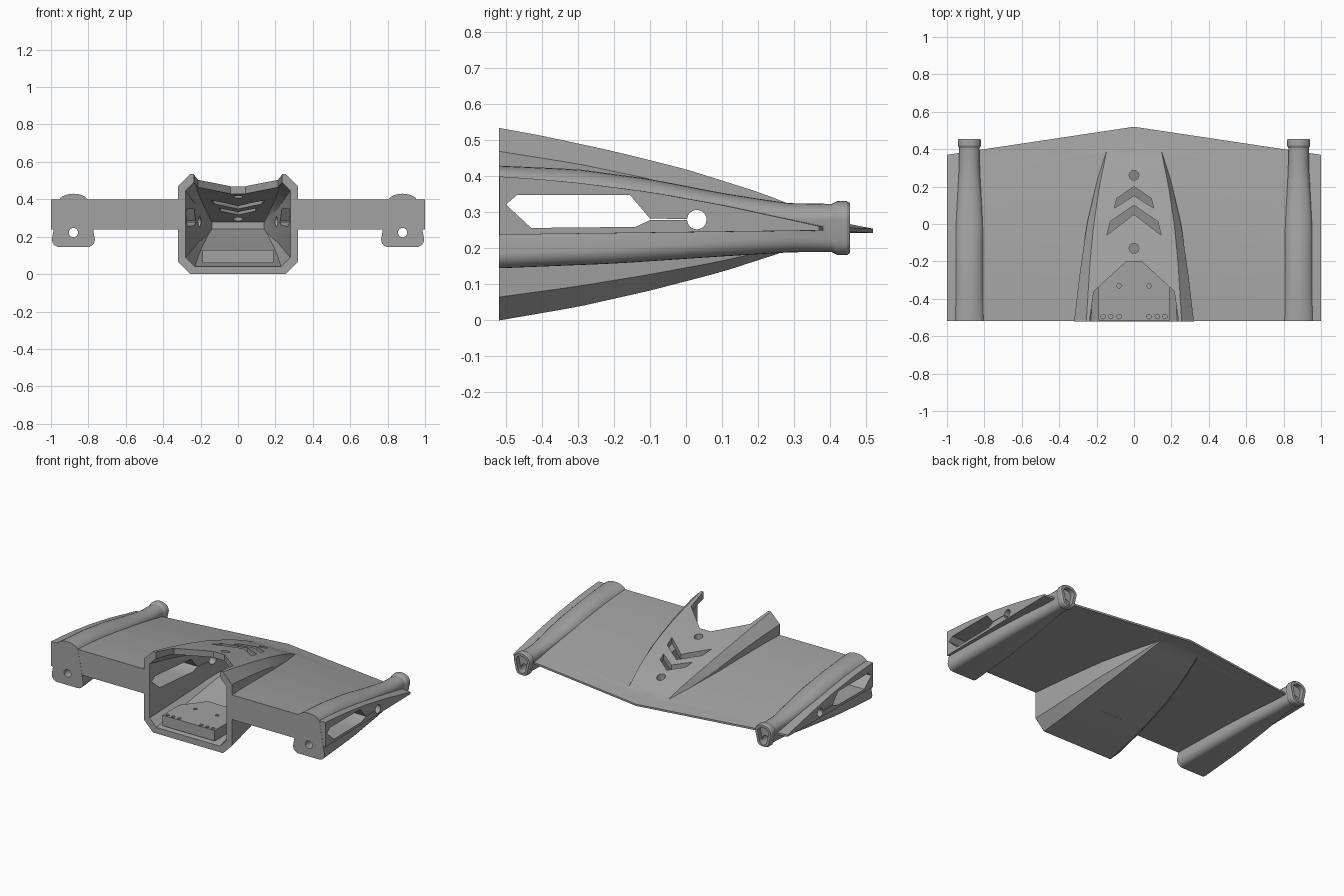
import bpy, bmesh, math

if "Cube" in bpy.data.objects:
    bpy.data.objects.remove(bpy.data.objects["Cube"])

grey = bpy.data.materials.new("plain_grey")
grey.diffuse_color = (0.36, 0.36, 0.36, 1)
grey.use_nodes = True
grey.node_tree.nodes["Principled BSDF"].inputs["Base Color"].default_value = grey.diffuse_color


def lerp(table, y):
    """Value at y in a list of (y, value) pairs."""
    for (a, u), (b, v) in zip(table, table[1:]):
        if y <= b:
            return u + (v - u) * (y - a) / (b - a)
    return table[-1][1]


def loft(name, rings):
    """Closed solid skinned through equal-length rings of points."""
    bm = bmesh.new()
    rows = [[bm.verts.new(p) for p in r] for r in rings]
    n = len(rows[0])
    for a, b in zip(rows, rows[1:]):
        for i in range(n):
            j = (i + 1) % n
            bm.faces.new((a[i], a[j], b[j], b[i]))
    bm.faces.new(rows[0])
    bm.faces.new(rows[-1])
    bmesh.ops.recalc_face_normals(bm, faces=bm.faces)
    me = bpy.data.meshes.new(name)
    bm.to_mesh(me)
    bm.free()
    me.materials.append(grey)
    ob = bpy.data.objects.new(name, me)
    bpy.context.collection.objects.link(ob)
    return ob


def prism_z(name, pts, z0, z1):
    return loft(name, [[(x, y, z) for x, y in pts] for z in (z0, z1)])


def disc(cx, cy, r, n=24):
    return [(cx + r * math.cos(2 * math.pi * i / n),
             cy + r * math.sin(2 * math.pi * i / n)) for i in range(n)]


def combine(ob, other, op):
    """Apply a boolean and discard the helper."""
    bpy.context.view_layer.objects.active = ob
    m = ob.modifiers.new("join", 'BOOLEAN')
    m.operation, m.object, m.solver = op, other, 'EXACT'
    bpy.ops.object.modifier_apply(modifier=m.name)
    bpy.data.objects.remove(other)


def mirrored(half):
    """Close a right-hand half outline (bottom to top) across x = 0."""
    return half + [(-x, y) for x, y in reversed(half) if abs(x) > 1e-6]


# --- wing: chord profile stretched to a swept trailing edge ---
wing_top = [(0, .40), (.12, .393), (.25, .382), (.47, .357), (.7, .32), (1, .262)]
steps = [i / 16 for i in range(17)]
rings = []
for x, back in ((-1, .37), (0, .52), (1, .37)):
    ys = [(-.518 + t * (back + .518), t) for t in steps]
    drop = .007 if x == 0 else 0
    rings.append([(x, y, .238 + (.012 - drop) * t) for y, t in ys] +
                 [(x, y, lerp(wing_top, t) - drop * t) for y, t in reversed(ys)])
body = loft("wing_body", rings)

# --- centre cowl: octagon tapering to the back ---
top_z = [(-.52, .535), (-.4, .513), (-.2, .47), (0, .42), (.2, .357), (.28, .327), (.42, .264)]
top_corner = [(-.52, .47), (-.3, .435), (-.1, .393), (.1, .345), (.28, .295), (.42, .258)]
low_z = [(-.52, 0), (-.3, .038), (-.1, .083), (.1, .135), (.27, .19), (.42, .245)]
low_corner = [(-.52, .065), (-.3, .095), (-.1, .128), (.1, .165), (.27, .205), (.42, .25)]
wide = [(-.52, .32), (-.28, .292), (0, .252), (.22, .2), (.42, .145)]
narrow = [(-.52, .255), (-.2, .235), (0, .215), (.2, .185), (.42, .14)]


def cowl_ring(y, wall=0):
    w, n = lerp(wide, y) - wall, lerp(narrow, y) - wall * .6
    half = [(n, lerp(low_z, y) + wall), (w, lerp(low_corner, y) + wall * .6),
            (w, lerp(top_corner, y) - wall * .6), (n, lerp(top_z, y) - wall)]
    return [(x, y, z) for x, z in mirrored(half)]


combine(body, loft("cowl", [cowl_ring(-.52 + .94 * t) for t in steps]), 'UNION')

# --- side booms: domed top, rounded keel, flanged tail ---
boom_top = [(-.52, .43), (-.3, .42), (-.1, .393), (.1, .354), (.28, .326), (.46, .323)]
boom_mid = [(-.52, .385), (0, .33), (.3, .28), (.46, .28)]
boom_low = [(-.52, .145), (-.2, .158), (.1, .178), (.3, .19), (.46, .19)]
boom_w = [(-.52, .08), (-.05, .076), (.1, .068), (.3, .055), (.46, .054)]
keel_w = [(-.52, .115), (-.2, .1), (.1, .077), (.3, .052), (.46, .04)]


def boom_ring(cx, y, grow=0):
    kw, mw = lerp(keel_w, y) + grow, lerp(boom_w, y) + grow
    zl, zm, zt = lerp(boom_low, y) - grow, lerp(boom_mid, y), lerp(boom_top, y) + grow
    r = min(.04, kw * .8)
    quarter = [i * math.pi / 12 for i in range(7)]
    half = [(kw - r + r * math.sin(a), zl + r - r * math.cos(a)) for a in quarter]
    half += [(mw * math.cos(a), zm + (zt - zm) * math.sin(a)) for a in quarter]
    return [(cx + x, y, z) for x, z in mirrored(half)]


for cx in (-.88, .88):
    tail = [(.405, 0), (.42, .008), (.447, .008), (.455, .003)]
    rs = [boom_ring(cx, -.519 + .92 * t) for t in steps]
    rs += [boom_ring(cx, y, g) for y, g in tail]
    combine(body, loft("boom", rs), 'UNION')
    # tail recess and long bore
    combine(body, loft("recess", [boom_ring(cx, y, -.014) for y in (.425, .48)]), 'DIFFERENCE')
    bore = [[(x, y, z) for x, z in disc(cx, .222, .025)] for y in (-.6, .6)]
    combine(body, loft("bore", bore), 'DIFFERENCE')

# --- hollow cabin inside the cowl ---
cabin = [cowl_ring(-.52 + .82 * t, .04) for t in steps]
cabin.insert(0, [(x, -.6, z) for x, y, z in cabin[0]])
combine(body, loft("cabin", cabin), 'DIFFERENCE')

# --- equipment floor with mounting holes ---
floor = [(-.19, -.515), (.19, -.515), (.19, -.34), (.08, -.2), (-.08, -.2), (-.19, -.34)]
combine(body, prism_z("floor", floor, .06, .13), 'UNION')
for x, y in ((.08, -.33), (.08, -.495), (.125, -.495), (.165, -.495)):
    for s in (-1, 1):
        combine(body, prism_z("screw", disc(s * x, y, .012, 12), .10, .2), 'DIFFERENCE')

# --- open hatch at the front of the deck ---
hatch = mirrored([(.235, -.6), (.235, -.5), (.215, -.36), (.04, -.2)])
combine(body, prism_z("hatch", hatch, .39, .7), 'DIFFERENCE')

# --- deck vents: two chevrons and two round holes ---
for y, w in ((.2, .105), (.1, .145)):
    vent = [(0, y), (w * .88, y - w * .6), (w, y - w * 1.1),
            (0, y - .048), (-w, y - w * 1.1), (-w * .88, y - w * .6)]
    combine(body, prism_z("vent", vent, .285, .6), 'DIFFERENCE')
for y in (.26, -.13):
    combine(body, prism_z("deck_hole", disc(0, y, .026), .28, .6), 'DIFFERENCE')

# --- window and round hole running across the whole span ---
window = [(-.5, .322), (-.47, .348), (-.155, .348), (-.1, .283), (.01, .282),
          (.01, .279), (-.1, .279), (-.14, .26), (-.43, .257)]
for outline in (window, disc(.03, .28, .027)):
    tunnel = [[(x, y, z) for y, z in outline] for x in (-1.1, 1.1)]
    combine(body, loft("tunnel", tunnel), 'DIFFERENCE')

body.select_set(True)
bpy.context.view_layer.objects.active = body
bpy.ops.object.shade_smooth_by_angle(angle=math.radians(25))
